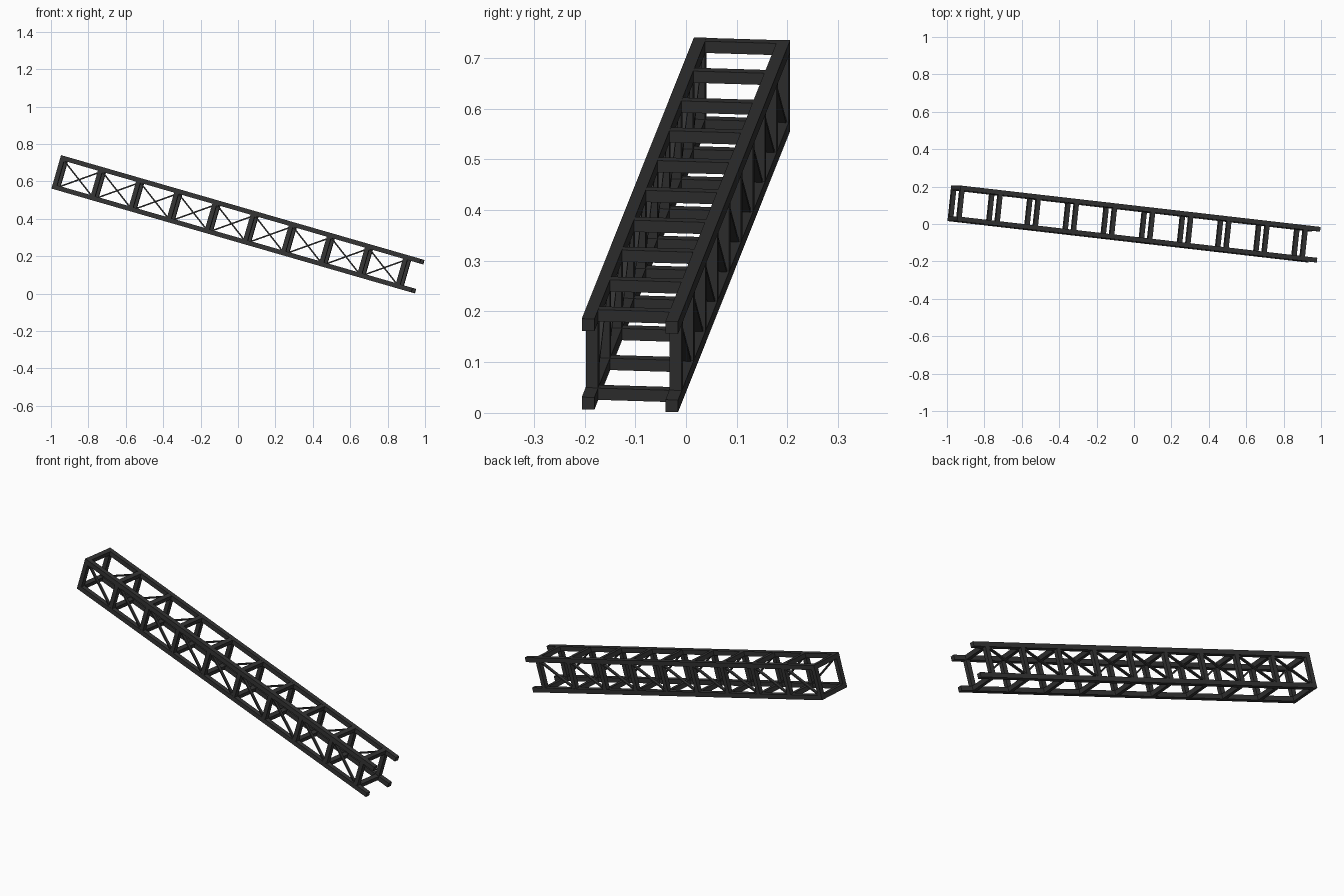
import bpy
from mathutils import Matrix, Vector

if "Cube" in bpy.data.objects:
    bpy.data.objects.remove(bpy.data.objects["Cube"], do_unlink=True)

# Dark painted steel
steel = bpy.data.materials.new("dark_grey_steel")
steel.use_nodes = True
COLOUR = (0.033, 0.033, 0.033, 1)
steel.diffuse_color = COLOUR
steel.node_tree.nodes["Principled BSDF"].inputs["Base Color"].default_value = COLOUR

# Truss frame: x runs along the chords, y across, z up through the section
along = Vector((1, -0.115, -0.2885)).normalized()
up = Vector((0.2885, 0, 1)).normalized()
across = up.cross(along).normalized()
up = along.cross(across)
tilt = Matrix((along, across, up)).transposed().to_4x4()
frame = Matrix.Translation((0, 0, 0.371)) @ tilt

LENGTH, WIDTH, HEIGHT = 2.014, 0.191, 0.186
CHORD, BAR = 0.025, 0.024
BAYS, PITCH = 9, 0.2135
START = -LENGTH / 2 + BAR / 2
Y = (WIDTH - CHORD) / 2
Z = (HEIGHT - CHORD) / 2


def beam(name, centre, size, pitch_angle=0.0):
    """Box beam placed in the tilted truss frame."""
    bpy.ops.mesh.primitive_cube_add(size=1)
    obj = bpy.context.object
    obj.name = name
    obj.data.transform(Matrix.Diagonal((*size, 1)))
    obj.matrix_world = (frame @ Matrix.Translation(centre)
                        @ Matrix.Rotation(pitch_angle, 4, 'Y'))
    obj.data.materials.append(steel)


# Four long chords
for side, y in (("front", -Y), ("back", Y)):
    for level, z in (("lower", -Z), ("upper", Z)):
        beam(f"{side}_{level}_chord", (0, y, z), (LENGTH, CHORD, CHORD))

# Square frames of posts and rungs between the bays
for i in range(BAYS + 1):
    x = START + i * PITCH
    for side, y in (("front", -Y), ("back", Y)):
        beam(f"{side}_post_{i}", (x, y, 0), (BAR, BAR, HEIGHT - CHORD))
    for level, z in (("lower", -Z), ("upper", Z)):
        beam(f"{level}_rung_{i}", (x, 0, z), (BAR, WIDTH - CHORD, BAR))

# Thin diagonal braces, leaning opposite ways on the two sides
run = Vector((PITCH - BAR, HEIGHT - 2 * CHORD))
lean = Vector((1, 0)).angle(run)
for i in range(BAYS):
    x = START + (i + 0.5) * PITCH
    for side, y, sign in (("front", -Y, 1), ("back", Y, -1)):
        beam(f"{side}_brace_{i}", (x, y, 0),
             (run.length + 0.01, 0.015, 0.007), sign * lean)
